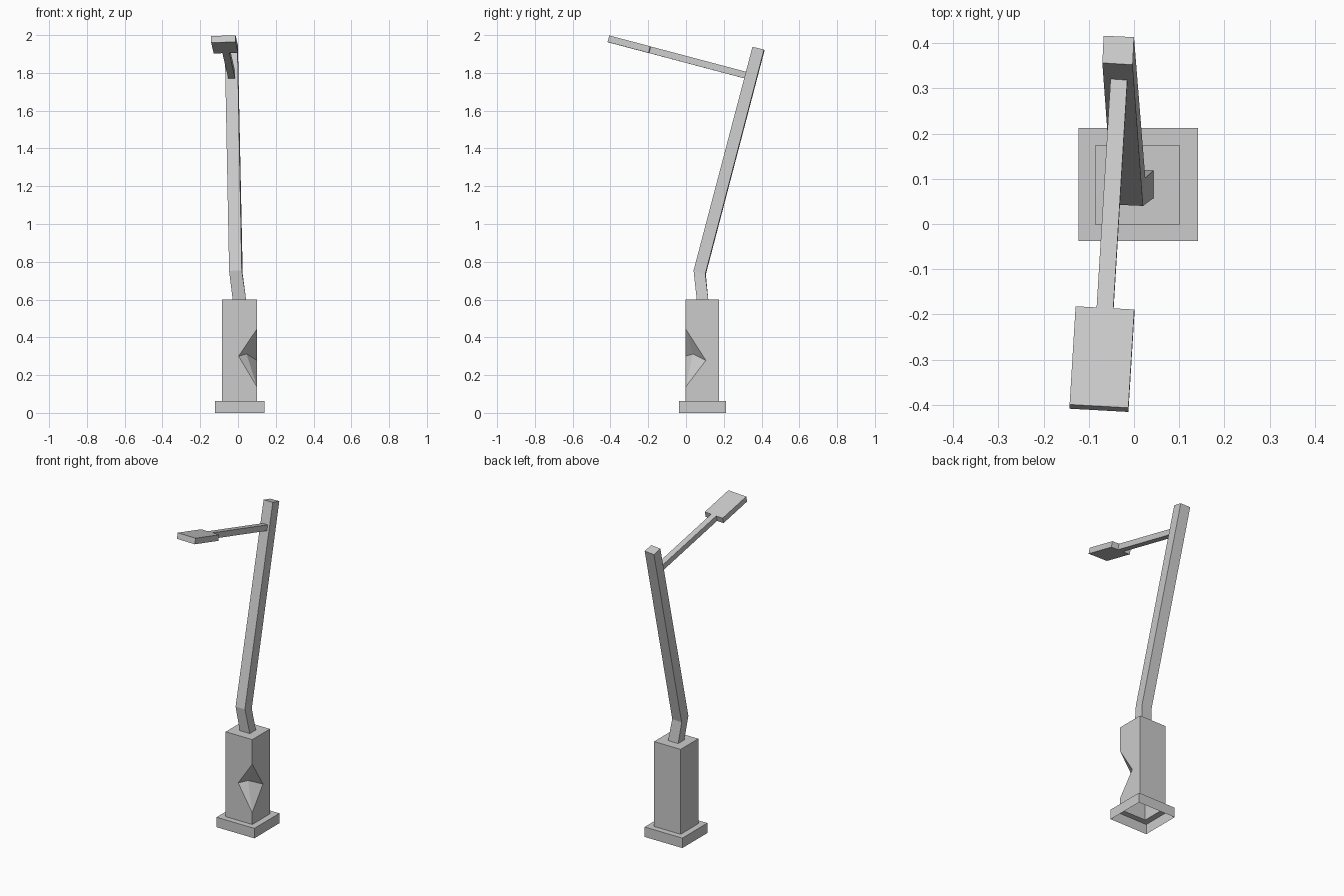
import bpy
from mathutils import Vector

if "Cube" in bpy.data.objects:
    bpy.data.objects.remove(bpy.data.objects["Cube"])


def make_mesh(name, verts, faces):
    mesh = bpy.data.meshes.new(name)
    mesh.from_pydata([tuple(v) for v in verts], [], faces)
    mesh.validate()
    obj = bpy.data.objects.new(name, mesh)
    bpy.context.collection.objects.link(obj)
    return obj


def rect(x0, x1, y0, y1, z):
    return [(x0, y0, z), (x1, y0, z), (x1, y1, z), (x0, y1, z)]


def bands(n_rings, n=4, start=0):
    """Outward quads joining successive rings listed bottom to top."""
    return [(r * n + i, r * n + (i + 1) % n, (r + 1) * n + (i + 1) % n, (r + 1) * n + i)
            for r in range(start, n_rings - 1) for i in range(n)]


# Plinth: open underneath, stepping in to the post foot
outer = (-0.123, 0.141, -0.038, 0.212)
inner = (-0.085, 0.101, -0.002, 0.175)
make_mesh("plinth",
          rect(*outer, 0) + rect(*outer, 0.063) + rect(*inner, 0.063),
          bands(3))

# Square post with a dent knocked into its front right edge
dent = [(0.101, -0.002, 0.137),   # 8 lower end
        (0.003, -0.002, 0.300),   # 9 front corner
        (0.101, -0.002, 0.445),   # 10 upper end
        (0.101, 0.105, 0.278),    # 11 side corner
        (0.045, 0.036, 0.312)]    # 12 deepest point
make_mesh("dented_post",
          rect(*inner, 0.063) + rect(*inner, 0.60) + dent,
          [(0, 1, 8, 9, 10, 5, 4), (1, 2, 6, 5, 10, 11, 8),
           (2, 3, 7, 6), (3, 0, 4, 7), (4, 5, 6, 7),
           (8, 12, 9), (9, 12, 10), (10, 12, 11), (11, 12, 8)])

# Bent pole: square section swept through foot, bend and tip
pole = rect(-0.028, 0.043, 0.057, 0.118, 0.60)
pole += [(-0.047, 0.043, 0.752), (0.020, 0.040, 0.754),
         (0.025, 0.102, 0.735), (-0.043, 0.105, 0.733)]
pole += [(-0.070, 0.356, 1.935), (-0.003, 0.352, 1.938),
         (0.000, 0.413, 1.923), (-0.067, 0.416, 1.920)]
make_mesh("bent_pole", pole, bands(3) + [(3, 2, 1, 0), (8, 9, 10, 11)])

# Lamp arm and head: one flat T profile, extruded along its tilted normal
origin = Vector((-0.033, 0.325, 1.804))
along = Vector((-0.059, -0.966, 0.256)).normalized()
side = Vector((1, -0.055, 0.02)).normalized()
up = along.cross(-side).normalized()
if up.z < 0:
    up = -up
half = [(0, 0.0185), (0.529, 0.0185), (0.529, 0.065), (0.754, 0.065)]
profile = half + [(a, -s) for a, s in reversed(half)]
top = [origin + along * a + side * s for a, s in profile]
bottom = [p - up * 0.036 for p in top]
n = len(profile)
# profile runs clockwise from above, so flip the winding to face outward
faces = [tuple(reversed(f)) for f in bands(2, n)]
faces += [tuple(range(n)), tuple(reversed(range(n, 2 * n)))]
lamp = make_mesh("lamp_arm_and_head", bottom + top, faces)

# Make the closed lamp solid face outward
import bmesh
bm = bmesh.new()
bm.from_mesh(lamp.data)
bmesh.ops.recalc_face_normals(bm, faces=bm.faces)
bm.to_mesh(lamp.data)
bm.free()
